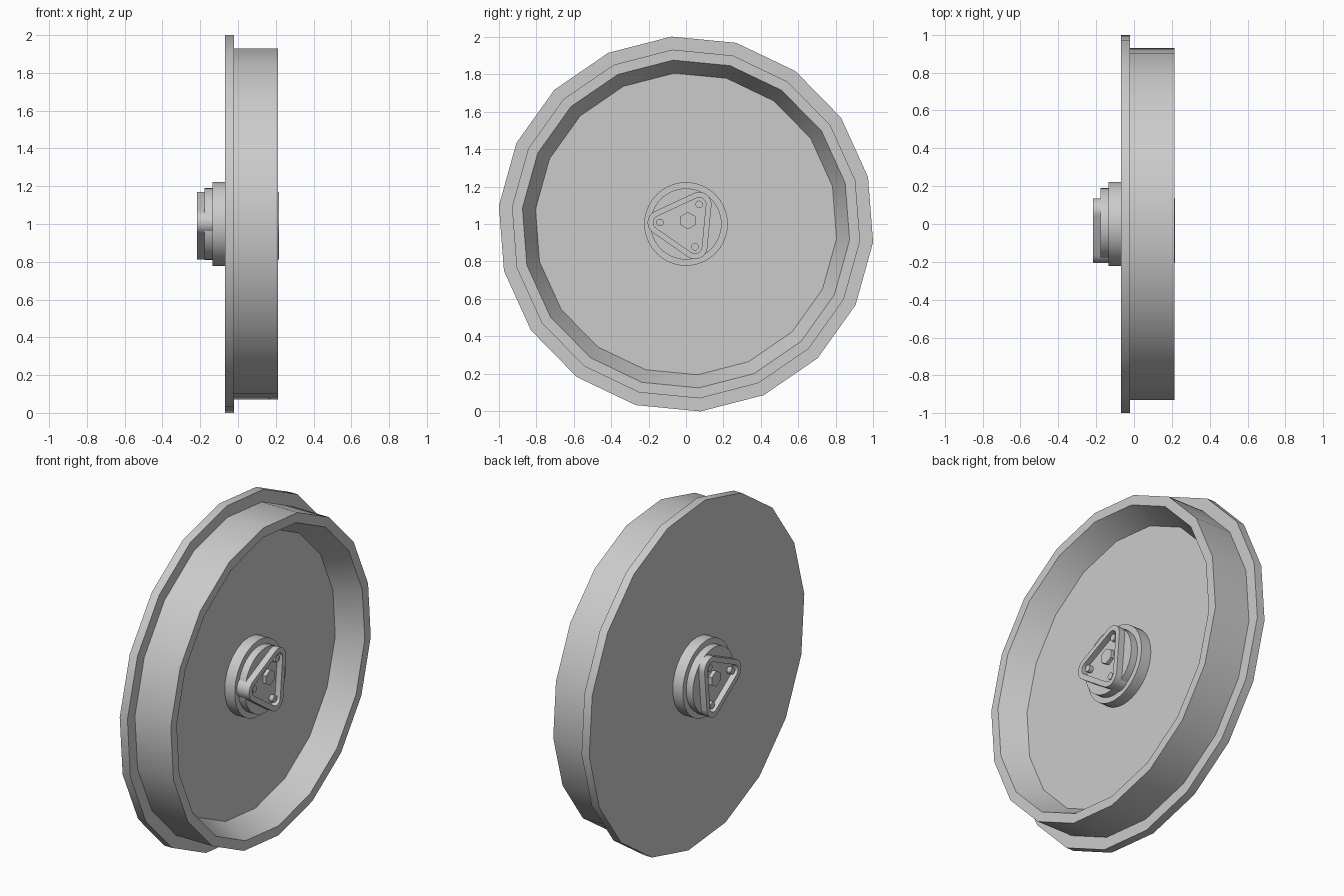
import bpy, bmesh, math

if "Cube" in bpy.data.objects:
    bpy.data.objects.remove(bpy.data.objects["Cube"])

steel = bpy.data.materials.new("steel grey")
steel.diffuse_color = (0.6, 0.6, 0.6, 1)
steel.use_nodes = True
steel.node_tree.nodes["Principled BSDF"].inputs["Base Color"].default_value = steel.diffuse_color
ZC = 1.0  # axle height


def circle(r, n, phase=0.0, cy=0.0, cz=0.0):
    return [(cy + r * math.cos(phase + math.tau * i / n),
             cz + r * math.sin(phase + math.tau * i / n)) for i in range(n)]


def loft(name, rings):
    """Join (x, outline) rings of equal point count and cap both ends."""
    bm = bmesh.new()
    loops = [[bm.verts.new((x, y, z + ZC)) for y, z in pts] for x, pts in rings]
    n = len(loops[0])
    for a, b in zip(loops, loops[1:]):
        for i in range(n):
            j = (i + 1) % n
            bm.faces.new((a[i], a[j], b[j], b[i]))
    bm.faces.new(loops[0])
    bm.faces.new(loops[-1])
    bmesh.ops.recalc_face_normals(bm, faces=bm.faces)
    me = bpy.data.meshes.new(name)
    bm.to_mesh(me)
    bm.free()
    me.materials.append(steel)
    ob = bpy.data.objects.new(name, me)
    bpy.context.collection.objects.link(ob)
    bpy.ops.object.select_all(action='DESELECT')
    ob.select_set(True)
    bpy.context.view_layer.objects.active = ob
    bpy.ops.object.shade_smooth_by_angle(angle=math.radians(30))
    return ob


# Wheel: flange, tread and hollow dish in one 18-sided profile
profile = [(-0.07, 1.003), (-0.02, 1.003), (-0.02, 0.933),
           (0.213, 0.933), (0.213, 0.877), (0.07, 0.807)]
loft("wheel", [(x, circle(r, 18, math.radians(94.45))) for x, r in profile])

# Bolt centres of the three-cornered axle cap, counter-clockwise
bolts = [(0.07, 0.105), (-0.139, 0.008), (0.048, -0.122)]


def rounded_triangle(r, steps=8):
    """Outline hugging the three bolt centres at distance r."""
    pts = []
    for k in range(3):
        (py, pz), (cy, cz), (ny, nz) = bolts[k - 1], bolts[k], bolts[(k + 1) % 3]
        a0 = math.atan2(cz - pz, cy - py) - math.pi / 2
        a1 = math.atan2(nz - cz, ny - cy) - math.pi / 2
        sweep = (a1 - a0) % math.tau
        for i in range(steps + 1):
            a = a0 + sweep * i / steps
            pts.append((cy + r * math.cos(a), cz + r * math.sin(a)))
    return pts


# Same hub on both sides of the wheel
for s, side in ((-1, "left"), (1, "right")):
    loft(f"hub_collar_{side}", [(s * 0.06, circle(0.223, 40)), (s * 0.135, circle(0.223, 40))])
    loft(f"hub_ring_{side}", [(s * 0.13, circle(0.19, 40)), (s * 0.178, circle(0.19, 40))])
    outer, inner = rounded_triangle(0.066), rounded_triangle(0.036)
    loft(f"axle_cap_{side}", [(s * 0.134, outer), (s * 0.216, outer),
                              (s * 0.216, inner), (s * 0.182, inner)])
    loft(f"centre_nut_{side}", [(s * 0.18, circle(0.046, 6, math.pi / 2, 0.01, 0.018)),
                                (s * 0.203, circle(0.046, 6, math.pi / 2, 0.01, 0.018))])
    for k, (y, z) in enumerate(bolts):
        loft(f"bolt_{side}_{k + 1}", [(s * 0.18, circle(0.02, 12, 0, y, z)),
                                      (s * 0.207, circle(0.02, 12, 0, y, z))])
